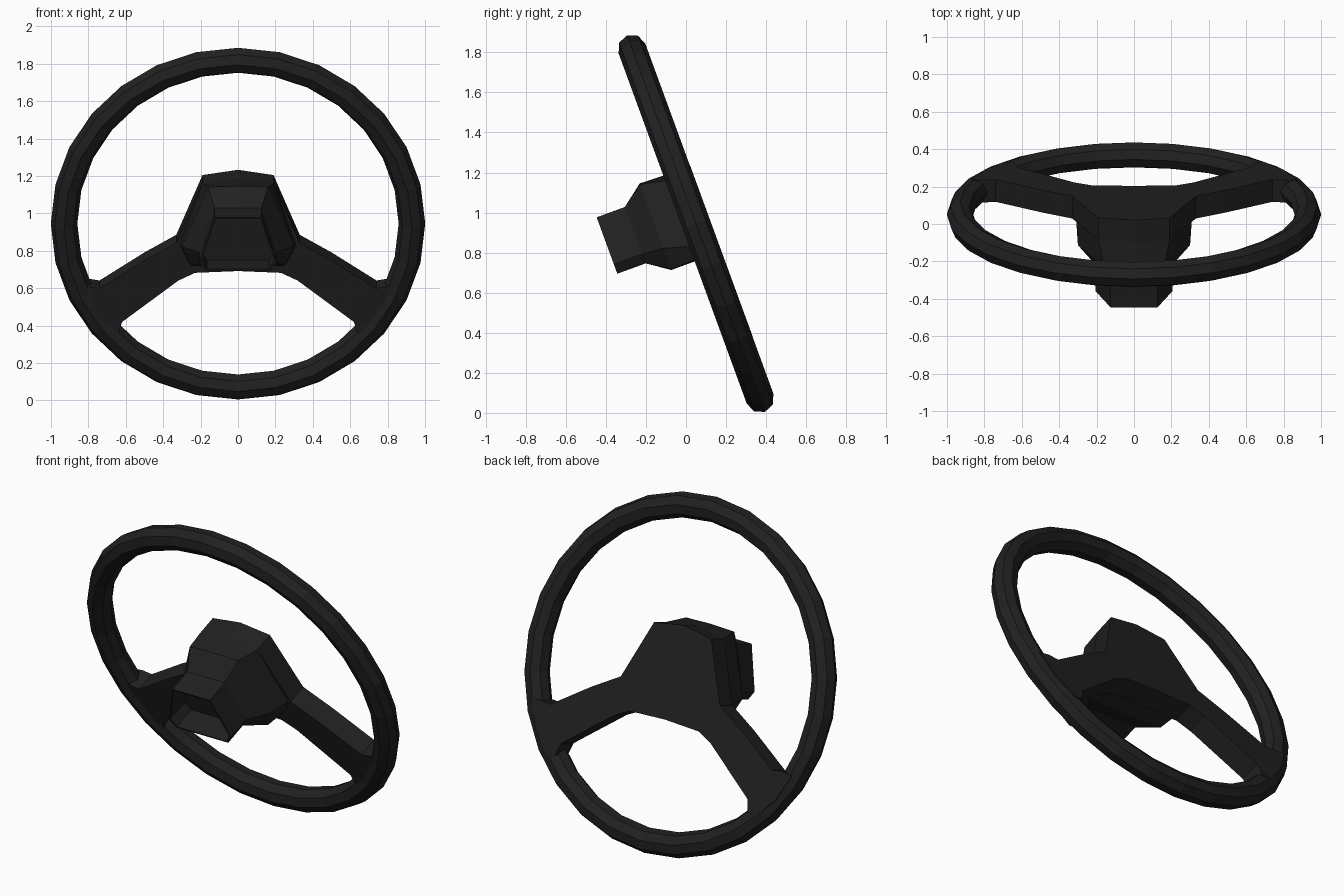
import bpy, bmesh, math
from mathutils import Matrix

if "Cube" in bpy.data.objects:
    bpy.data.objects.remove(bpy.data.objects["Cube"])

# Wheel frame: local X = right, local Y = up along the wheel plane, local Z = towards the driver
TILT = math.radians(110.1)
FRAME = Matrix.Translation((0, 0.05, 0.945)) @ Matrix.Rotation(TILT, 4, 'X')

black = bpy.data.materials.new("black_plastic")
black.diffuse_color = (0.015, 0.015, 0.015, 1)
black.use_nodes = True
black.node_tree.nodes["Principled BSDF"].inputs["Base Color"].default_value = black.diffuse_color


def mirrored(half):
    """Close a right-hand half outline (top to bottom) with its left-hand mirror."""
    return half + [(-x, y) for x, y in reversed(half) if x > 0]


def loft(name, layers, cap_start=True, cap_end=True):
    """Skin a stack of (height, half outline) layers."""
    bm = bmesh.new()
    rings = [[bm.verts.new((x, y, z)) for x, y in mirrored(half)] for z, half in layers]
    for a, b in zip(rings, rings[1:]):
        for i in range(len(a)):
            j = (i + 1) % len(a)
            bm.faces.new((a[i], a[j], b[j], b[i]))
    if cap_start:
        bm.faces.new(rings[0])
    if cap_end:
        bm.faces.new(rings[-1])
    bmesh.ops.recalc_face_normals(bm, faces=bm.faces)
    mesh = bpy.data.meshes.new(name)
    bm.to_mesh(mesh)
    bm.free()
    obj = bpy.data.objects.new(name, mesh)
    bpy.context.collection.objects.link(obj)
    finish(obj, name)


def finish(obj, name):
    obj.name = name
    obj.matrix_world = FRAME
    obj.data.materials.append(black)


# Rim
bpy.ops.mesh.primitive_torus_add(major_segments=28, minor_segments=8,
                                 major_radius=0.93, minor_radius=0.071)
finish(bpy.context.object, "rim")

# Back plate with the two spokes, flared where they join the rim
plate = [(0, 0.28), (0.19, 0.25), (0.33, -0.09), (0.50, -0.19), (0.74, -0.35),
         (0.80, -0.34), (0.87, -0.35), (0.80, -0.50), (0.69, -0.63), (0.64, -0.61),
         (0.62, -0.54), (0.32, -0.305), (0.23, -0.26), (0, -0.25)]
loft("spokes", [(-0.072, plate), (0.055, plate)])

# Hub housing, tapering towards the driver
hub_base = [(0, 0.28), (0.19, 0.25), (0.31, -0.10), (0.28, -0.17), (0, -0.175)]
hub_front = [(0, 0.285), (0.16, 0.28), (0.30, -0.06), (0.25, -0.17), (0, -0.175)]
collar = [(0, 0.20), (0.125, 0.20), (0.205, -0.05), (0.175, -0.10), (0, -0.10)]
loft("hub", [(0.055, hub_base), (0.195, hub_front), (0.305, collar)])

# Open collar: outer wall, narrow lip and recess floor
inner = [(x * 0.95, 0.05 + (y - 0.05) * 0.95) for x, y in collar]
loft("collar", [(0.305, collar), (0.455, collar), (0.455, inner), (0.31, inner)],
     cap_start=False)
